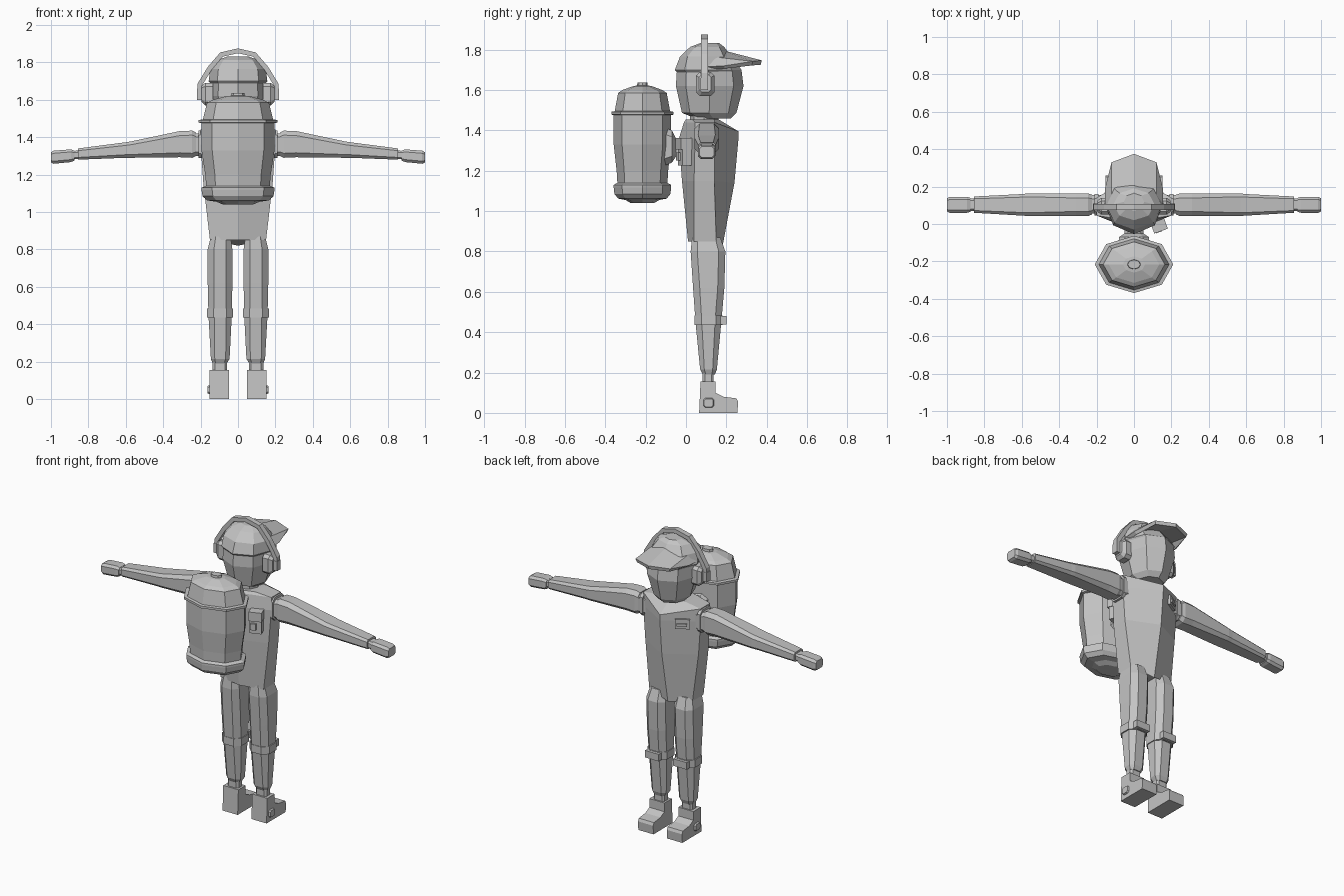
import bpy
import bmesh
import math
from mathutils import Matrix, Vector

cube = bpy.data.objects.get("Cube")
if cube:
    bpy.data.objects.remove(cube, do_unlink=True)

grey = bpy.data.materials.new("plain grey")
grey.use_nodes = True
GREY = (0.55, 0.55, 0.55, 1)
grey.diffuse_color = GREY
grey.node_tree.nodes["Principled BSDF"].inputs["Base Color"].default_value = GREY


def finish(name, bm):
    bmesh.ops.recalc_face_normals(bm, faces=bm.faces)
    mesh = bpy.data.meshes.new(name)
    bm.to_mesh(mesh)
    bm.free()
    mesh.materials.append(grey)
    obj = bpy.data.objects.new(name, mesh)
    bpy.context.collection.objects.link(obj)
    return obj


def loft(name, rings, side=1, capped=True):
    """Skin closed rings of points; side = -1 mirrors in x."""
    bm = bmesh.new()
    loops = [[bm.verts.new((side * p[0], p[1], p[2])) for p in ring] for ring in rings]
    for low, high in zip(loops, loops[1:]):
        for i in range(len(low)):
            j = (i + 1) % len(low)
            bm.faces.new((low[i], low[j], high[j], high[i]))
    if capped:
        bm.faces.new(loops[0])
        bm.faces.new(loops[-1])
    return finish(name, bm)


def octagon(rx, y_back, y_front, z):
    """Horizontal ring with corners on both axes."""
    mid, ry = (y_back + y_front) / 2, (y_front - y_back) / 2
    angles = [math.tau * i / 8 for i in range(8)]
    return [(rx * math.cos(a), mid + ry * math.sin(a), z) for a in angles]


def chamfered(u0, u1, v0, v1, cut):
    """Outline of a rectangle with its corners cut off."""
    c = cut * min(u1 - u0, v1 - v0)
    return [(u0 + c, v0), (u1 - c, v0), (u1, v0 + c), (u1, v1 - c),
            (u1 - c, v1), (u0 + c, v1), (u0, v1 - c), (u0, v0 + c)]


def upright(name, sections, side=1, cut=0.2):
    """Sections along z: z, x0, x1, y0, y1."""
    return loft(name, [[(u, v, z) for u, v in chamfered(x0, x1, y0, y1, cut)]
                       for z, x0, x1, y0, y1 in sections], side)


def sideways(name, sections, side=1, cut=0.2):
    """Sections along x: x, y0, y1, z0, z1."""
    return loft(name, [[(x, u, v) for u, v in chamfered(y0, y1, z0, z1, cut)]
                       for x, y0, y1, z0, z1 in sections], side)


def box(name, low, high, side=1, turn=None):
    low, high = Vector(low), Vector(high)
    centre, size = (low + high) / 2, high - low
    centre.x *= side
    matrix = Matrix.Translation(centre) @ (turn or Matrix()) @ Matrix.Diagonal((*size, 1))
    bm = bmesh.new()
    bmesh.ops.create_cube(bm, size=1, matrix=matrix)
    return finish(name, bm)


# Torso: ridged along its middle, with sloped shoulders
def torso_ring(z, rx, front, corner, rear, back, drop):
    return [(0, front, z - drop), (rx, corner, z), (rx, rear, z), (0, back, z),
            (-rx, rear, z), (-rx, corner, z)]


loft("torso", [torso_ring(0.85, 0.15, 0.18, 0.15, 0.04, 0.01, 0.03),
               torso_ring(1.15, 0.185, 0.24, 0.14, 0.04, -0.02, 0.01),
               torso_ring(1.36, 0.2, 0.26, 0.14, 0.045, -0.035, 0),
               torso_ring(1.44, 0.2, 0.26, 0.14, 0.045, -0.01, 0.045),
               torso_ring(1.455, 0.1, 0.16, 0.14, 0.03, 0, 0)])
loft("neck", [octagon(0.075, 0.02, 0.16, z) for z in (1.43, 1.48)])

# Head, cap and brim
loft("head", [octagon(*s) for s in (
    (0.08, 0.05, 0.22, 1.458), (0.11, -0.02, 0.25, 1.487), (0.15, -0.05, 0.285, 1.62),
    (0.148, -0.045, 0.275, 1.7), (0.13, -0.02, 0.22, 1.76))])
loft("cap", [octagon(*s) for s in (
    (0.15, -0.048, 0.27, 1.69), (0.157, -0.055, 0.275, 1.7), (0.148, -0.03, 0.225, 1.765),
    (0.11, 0.02, 0.19, 1.813), (0.055, 0.07, 0.165, 1.832))])

bm = bmesh.new()
half = [(0, 0.17, 1.8, 0.375, 1.747), (0.12, 0.13, 1.765, 0.33, 1.742),
        (0.155, 0.1, 1.715, 0.19, 1.72)]
stations = [(-x, *rest) for x, *rest in half[:0:-1]] + half
rows = [(bm.verts.new((x, y0, z0)), bm.verts.new((x, y1, z1))) for x, y0, z0, y1, z1 in stations]
for a, b in zip(rows, rows[1:]):
    bm.faces.new((a[0], a[1], b[1], b[0]))
brim = finish("cap_brim", bm)
solid = brim.modifiers.new("thickness", "SOLIDIFY")
solid.thickness = 0.022
solid.offset = -1

# Headphones: band over the cap and a cup on each ear
arc = [(0.205, 1.65), (0.205, 1.68), (0.15, 1.77), (0.088, 1.842), (0, 1.862)]
path = arc + [(-x, z) for x, z in arc[-2::-1]]
band = []
for i, (x, z) in enumerate(path):
    before, after = path[max(i - 1, 0)], path[min(i + 1, len(path) - 1)]
    along = Vector((after[0] - before[0], after[1] - before[1])).normalized() * 0.013
    inner, outer = (x - along.y, z + along.x), (x + along.y, z - along.x)
    band.append([(p[0], y, p[1]) for p, y in
                 ((inner, 0.075), (outer, 0.075), (outer, 0.108), (inner, 0.108))])
loft("headphone_band", band)

for side, word in ((1, "left"), (-1, "right")):
    # Ear cup
    sideways(word + "_ear_cup", [(0.135, 0.05, 0.14, 1.57, 1.69), (0.175, 0.05, 0.14, 1.57, 1.69),
                                 (0.195, 0.065, 0.125, 1.59, 1.675)], side)
    box(word + "_cup_arm", (0.18, 0.073, 1.6), (0.22, 0.11, 1.66), side)

    # Arm, shoulder to hand
    sideways(word + "_shoulder", [(0.17, 0.055, 0.155, 1.3, 1.42),
                                  (0.24, 0.055, 0.155, 1.3, 1.42)], side)
    sideways(word + "_shoulder_collar", [(0.19, 0.045, 0.16, 1.29, 1.435),
                                         (0.21, 0.045, 0.16, 1.29, 1.435)], side)
    sideways(word + "_arm", [(0.225, 0.05, 0.157, 1.3, 1.425), (0.245, 0.043, 0.163, 1.29, 1.435),
                             (0.31, 0.043, 0.163, 1.293, 1.433), (0.57, 0.043, 0.163, 1.29, 1.378),
                             (0.6, 0.045, 0.16, 1.29, 1.373),
                             (0.855, 0.06, 0.147, 1.28, 1.34)], side)
    sideways(word + "_wrist", [(0.84, 0.07, 0.135, 1.285, 1.33),
                               (0.9, 0.07, 0.135, 1.28, 1.325)], side)
    sideways(word + "_hand", [(0.875, 0.065, 0.14, 1.275, 1.328), (0.893, 0.06, 0.145, 1.267, 1.335),
                              (0.985, 0.06, 0.145, 1.258, 1.328),
                              (1.0, 0.067, 0.138, 1.265, 1.32)], side)

    # Leg and knee strap
    upright(word + "_leg", [(0.19, 0.06, 0.135, 0.083, 0.143), (0.215, 0.045, 0.145, 0.07, 0.153),
                            (0.45, 0.033, 0.158, 0.047, 0.175), (0.62, 0.03, 0.162, 0.035, 0.19),
                            (0.8, 0.03, 0.162, 0.023, 0.195),
                            (0.87, 0.04, 0.145, 0.03, 0.17)], side, 0.25)
    upright(word + "_knee_strap", [(z, 0.028, 0.165, 0.042, 0.182) for z in (0.435, 0.483)], side, 0.25)
    box(word + "_knee_pad", (0.05, 0.17, 0.437), (0.145, 0.2, 0.481), side)

    # Ankle and boot
    upright(word + "_ankle", [(z, 0.06, 0.135, 0.083, 0.137) for z in (0.14, 0.2)], side)
    profile = [(0.065, 0), (0.255, 0), (0.258, 0.055), (0.25, 0.072), (0.185, 0.08),
               (0.145, 0.1), (0.145, 0.155), (0.072, 0.155)]
    loft(word + "_boot", [[(x, y, z) for y, z in profile] for x in (0.048, 0.153)], side)
    sideways(word + "_boot_tab", [(0.15, 0.085, 0.14, 0.025, 0.075),
                                  (0.163, 0.09, 0.135, 0.03, 0.07)], side)

# Tank on the back: one lathe-like profile of half width and height
TANK_Y = -0.216
tank_profile = [(0.08, 1.04), (0.115, 1.055), (0.165, 1.062), (0.19, 1.085), (0.195, 1.118),
                (0.195, 1.13), (0.17, 1.14), (0.175, 1.2), (0.195, 1.33), (0.195, 1.475),
                (0.21, 1.478), (0.21, 1.492), (0.188, 1.495), (0.165, 1.585), (0.135, 1.6),
                (0.06, 1.62), (0.036, 1.622), (0.034, 1.636)]
loft("tank", [octagon(r, TANK_Y - 0.73 * r, TANK_Y + 0.73 * r, z) for r, z in tank_profile])

# Bracket between tank and torso
loft("tank_bracket", [[(u, y, v) for u, v in chamfered(-w, w, z0, z1, 0.2)]
                      for y, w, z0, z1 in ((-0.12, 0.085, 1.22, 1.42), (-0.07, 0.08, 1.24, 1.4),
                                           (-0.05, 0.05, 1.27, 1.36), (0, 0.05, 1.27, 1.36))])

# Pouch beside the tank
TILT = Matrix.Rotation(math.radians(20), 4, "Z")
box("pouch", (0.095, -0.03, 1.225), (0.165, 0.03, 1.35), turn=TILT)
box("pouch_flap", (0.095, -0.04, 1.305), (0.172, 0.025, 1.362), turn=TILT)
box("pouch_buckle", (0.112, -0.045, 1.25), (0.145, -0.01, 1.29), turn=TILT)

# Chest badge: a framed plate lying on the angled chest face
FACE = Matrix.Rotation(math.radians(31), 4, "Z")
box("badge", (-0.155, 0.186, 1.315), (-0.07, 0.206, 1.375), turn=FACE)
box("badge_bar", (-0.145, 0.194, 1.333), (-0.085, 0.214, 1.35), turn=FACE)
